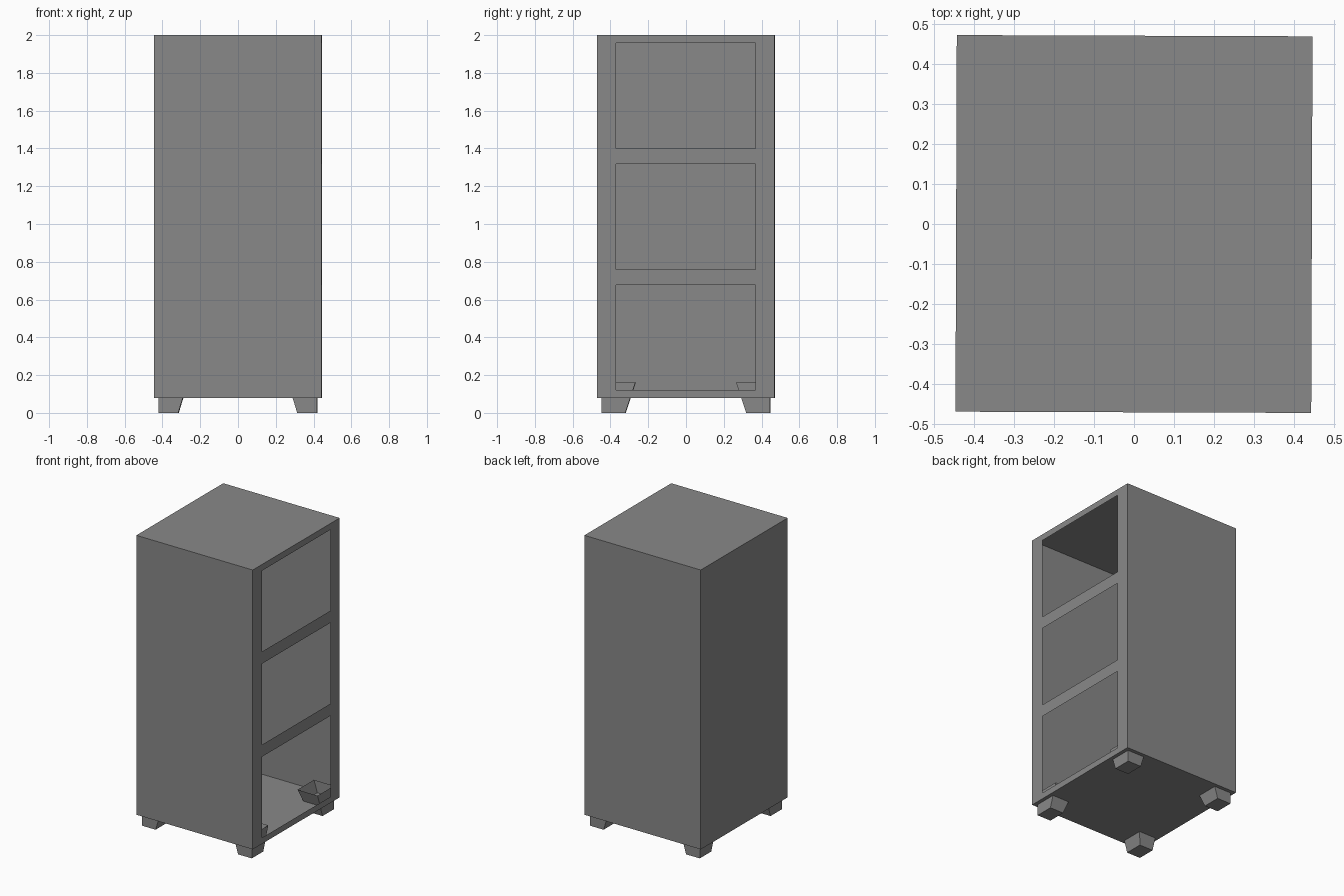
import bpy, bmesh
from mathutils import Matrix

if "Cube" in bpy.data.objects:
    bpy.data.objects.remove(bpy.data.objects["Cube"])

X, Y, Z0, Z1 = 0.444, 0.47, 0.078, 2.0
TURN = Matrix.Rotation(-0.0035, 4, 'Z')   # the cabinet stands very slightly turned

# Dark grey paint
paint = bpy.data.materials.new("dark_grey")
paint.diffuse_color = (0.25, 0.25, 0.25, 1)
paint.use_nodes = True
paint.node_tree.nodes["Principled BSDF"].inputs["Base Color"].default_value = paint.diffuse_color


def finish(name, bm):
    bmesh.ops.remove_doubles(bm, verts=bm.verts, dist=1e-5)
    bmesh.ops.transform(bm, matrix=TURN, verts=bm.verts)
    mesh = bpy.data.meshes.new(name)
    bm.to_mesh(mesh)
    bm.free()
    mesh.materials.append(paint)
    ob = bpy.data.objects.new(name, mesh)
    bpy.context.collection.objects.link(ob)
    return ob


def quad(bm, pts):
    return bm.faces.new([bm.verts.new(p) for p in pts])


# Thin-walled cabinet shell, open on the +x side
bm = bmesh.new()
bmesh.ops.create_cube(bm, size=1)
for v in bm.verts:
    v.co = (v.co.x * 2 * X, v.co.y * 2 * Y, Z0 + (v.co.z + 0.5) * (Z1 - Z0))
open_side = [f for f in bm.faces if f.normal.x > 0.9]
bmesh.ops.delete(bm, geom=open_side, context='FACES_ONLY')
finish("cabinet_shell", bm)

# Thin face frame with three drawer openings
bm = bmesh.new()
ys = [-Y, -0.37, 0.37, Y]
zs = [Z0, 0.12, 0.677, 0.76, 1.317, 1.40, 1.957, Z1]
for i in range(len(ys) - 1):
    for j in range(len(zs) - 1):
        if i == 1 and j % 2 == 1:
            continue
        a, b, c, d = ys[i], ys[i + 1], zs[j], zs[j + 1]
        quad(bm, [(X, a, c), (X, b, c), (X, b, d), (X, a, d)])
finish("face_frame", bm)


# Cup-shaped feet: straight outer sides, tapered inner sides, open at the top
def foot(name, sx, sy):
    bm = bmesh.new()

    def ring(ix, iy, z):
        ox, oy = 0.419, 0.445
        return [bm.verts.new((sx * x, sy * y, z))
                for x, y in ((ix, iy), (ox, iy), (ox, oy), (ix, oy))]

    low, high = ring(0.315, 0.32, 0), ring(0.266, 0.267, 0.16)
    bm.faces.new(low[::-1])
    for k in range(4):
        n = (k + 1) % 4
        bm.faces.new((low[k], low[n], high[n], high[k]))
    if sx * sy < 0:
        bmesh.ops.reverse_faces(bm, faces=bm.faces)
    finish(name, bm)


for sx, side in ((-1, "left"), (1, "right")):
    for sy, end in ((-1, "front"), (1, "back")):
        foot(f"{end}_{side}_foot", sx, sy)
